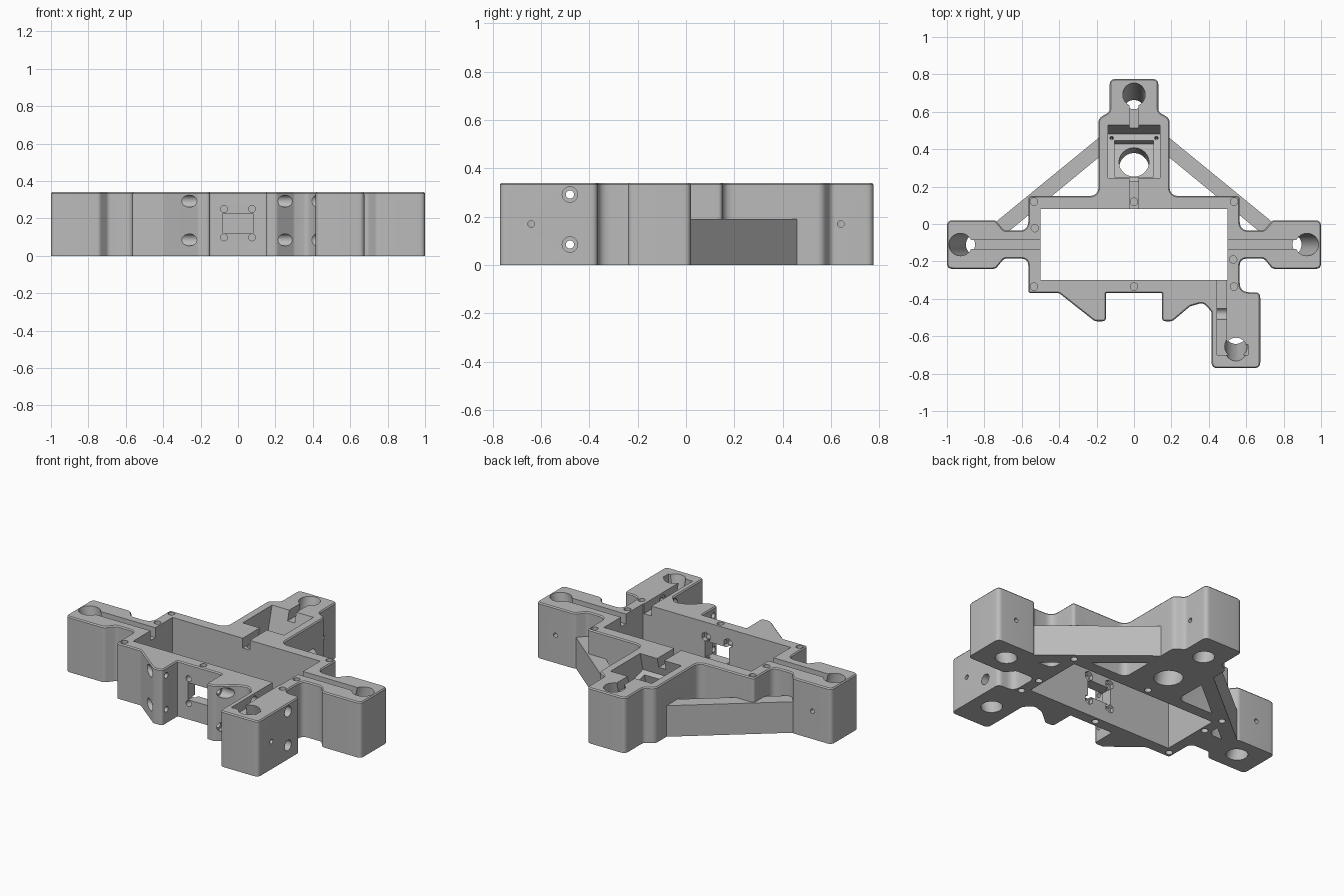
import bpy, bmesh, math
from mathutils import Vector, Matrix

cube = bpy.data.objects.get("Cube")
if cube:
    bpy.data.objects.remove(cube, do_unlink=True)

H = 0.34                      # body height
LEAN = math.radians(15)       # lean of the wells

grey = bpy.data.materials.new("light grey")
grey.use_nodes = True
grey.diffuse_color = (0.5, 0.5, 0.5, 1)
grey.node_tree.nodes["Principled BSDF"].inputs["Base Color"].default_value = (0.5, 0.5, 0.5, 1)


def make(name, bm):
    bmesh.ops.recalc_face_normals(bm, faces=bm.faces)
    me = bpy.data.meshes.new(name)
    bm.to_mesh(me)
    bm.free()
    me.materials.append(grey)
    ob = bpy.data.objects.new(name, me)
    bpy.context.scene.collection.objects.link(ob)
    return ob


def rounded(corners, steps=6):
    """Round each (x, y, radius) corner of a closed outline."""
    out = []
    n = len(corners)
    for i, (x, y, r) in enumerate(corners):
        p = Vector((x, y))
        a = Vector(corners[i - 1][:2]) - p
        b = Vector(corners[(i + 1) % n][:2]) - p
        t = min(r / math.tan(a.angle(b) / 2), a.length * 0.48, b.length * 0.48)
        p0, p1 = p + a.normalized() * t, p + b.normalized() * t
        for k in range(steps + 1):
            s = k / steps
            out.append(p0 * (1 - s) ** 2 + p * 2 * s * (1 - s) + p1 * s * s)
    return out


def inset(points, d):
    out = []
    for i, p in enumerate(points):
        e = (points[(i + 1) % len(points)] - points[i - 1]).normalized()
        out.append(p + Vector((-e.y, e.x)) * d)
    return out


def prism(name, rings):
    """Skin stacked (points, z) rings and cap both ends."""
    bm = bmesh.new()
    loops = [[bm.verts.new((p[0], p[1], z)) for p in pts] for pts, z in rings]
    for lo, hi in zip(loops, loops[1:]):
        for i in range(len(lo)):
            j = (i + 1) % len(lo)
            bm.faces.new((lo[i], lo[j], hi[j], hi[i]))
    bm.faces.new(loops[0][::-1])
    bm.faces.new(loops[-1])
    return make(name, bm)


# Body outline: pods, necks, frame, lugs and tower
side = [(0.565, -0.185, 0.04), (0.695, -0.185, 0.03), (0.74, -0.24, 0.03),
        (1, -0.24, 0.03), (1, 0.02, 0.03), (0.74, 0.02, 0.03),
        (0.695, -0.035, 0.03), (0.565, -0.035, 0.05), (0.565, 0.15, 0.02),
        (0.19, 0.15, 0.05), (0.19, 0.565, 0.04), (0.13, 0.6, 0.03), (0.13, 0.775, 0.03)]
front_left = [(-0.565, -0.37, 0.015), (-0.4, -0.37, 0.02), (-0.21, -0.52, 0.03),
              (-0.15, -0.52, 0.02), (-0.15, -0.37, 0.004)]
front_right = [(0.15, -0.37, 0.004), (0.15, -0.52, 0.02), (0.205, -0.52, 0.03),
               (0.3, -0.44, 0.03), (0.37, -0.42, 0.04), (0.415, -0.47, 0.03),
               (0.415, -0.77, 0.03), (0.675, -0.77, 0.03), (0.675, -0.365, 0.03),
               (0.565, -0.365, 0.07)]
outline = rounded(front_left + front_right + side + [(-x, y, r) for x, y, r in side[::-1]])
body = prism("mount_body", [(outline, 0), (outline, H - 0.007), (inset(outline, 0.006), H)])

helpers = []


def combine(ob, operation="DIFFERENCE"):
    ob.hide_render = True
    mod = body.modifiers.new(ob.name, "BOOLEAN")
    mod.operation, mod.solver, mod.object = operation, "EXACT", ob
    helpers.append(ob)


def cut_box(x0, x1, y0, y1, z0, z1, frame=Matrix()):
    bm = bmesh.new()
    size = Matrix.Diagonal((x1 - x0, y1 - y0, z1 - z0, 1))
    mid = Matrix.Translation(((x0 + x1) / 2, (y0 + y1) / 2, (z0 + z1) / 2))
    bmesh.ops.create_cube(bm, size=1, matrix=frame @ mid @ size)
    combine(make("box_cutter", bm))


def cut_hole(start, end, r, sides=24):
    a, b = Vector(start), Vector(end)
    bm = bmesh.new()
    turn = (b - a).to_track_quat("Z", "Y").to_matrix().to_4x4()
    bmesh.ops.create_cone(bm, cap_ends=True, segments=sides, radius1=r, radius2=r,
                          depth=(b - a).length, matrix=Matrix.Translation((a + b) / 2) @ turn)
    combine(make("hole_cutter", bm))


# Low diagonal braces
for s in (1, -1):
    pts = [(0.17, 0.476), (0.17, 0.371), (0.67, -0.04), (0.76, -0.01), (0.745, 0.006)]
    pts = [(s * x, y) for x, y in pts]
    combine(prism("brace", [(pts, 0), (pts, 0.19)]), "UNION")

# Central opening
cut_box(-0.5, 0.5, -0.3, 0.08, -0.1, 0.5)

# Leaning wells in the four pods
slope = math.tan(LEAN)
for x, y, dx, dy in ((-0.928, -0.11, 1, 0), (0.925, -0.11, -1, 0),
                     (0, 0.692, 0, -1), (0.545, -0.67, 0, 1)):
    lo, hi = -0.1, H + 0.1
    cut_hole((x + dx * slope * (H - lo), y + dy * slope * (H - lo), lo),
             (x + dx * slope * (H - hi), y + dy * slope * (H - hi), hi), 0.06, 40)

# Wire grooves on top
G = H - 0.06
cut_box(-0.9, -0.45, -0.133, -0.085, G, 0.5)
cut_box(0.45, 0.9, -0.133, -0.085, G, 0.5)
cut_box(-0.024, 0.024, 0.05, 0.28, G, 0.5)
cut_box(-0.024, 0.024, 0.5, 0.66, G, 0.5)
cut_box(0.445, 0.495, -0.7, -0.28, G, 0.5)
cut_box(0.48, 0.61, -0.7, -0.645, G, 0.5)

# Leaning stepped pocket in the tower
tilt = Matrix.Translation((0, 0.3875, H)) @ Matrix.Rotation(-LEAN, 4, "X")
cut_box(-0.14, 0.14, -0.1375, 0.1375, -0.15, 0.15, tilt)
cut_box(-0.105, 0.105, -0.1, 0.1, -0.22, -0.1, tilt)
cut_hole(tilt @ Vector((0, 0, -0.5)), tilt @ Vector((0, 0, -0.18)), 0.08, 40)
for x in (-0.12, 0.12):
    cut_hole(tilt @ Vector((x, 0.115, -0.2)), tilt @ Vector((x, 0.115, -0.13)), 0.01, 12)

# Blind screw holes, top and bottom
for x, y in ((-0.535, 0.12), (0, 0.12), (0.535, 0.12), (-0.53, -0.022), (0.53, -0.19),
             (-0.535, -0.335), (0, -0.335), (0.535, -0.335)):
    cut_hole((x, y, H - 0.08), (x, y, H + 0.05), 0.02, 20)
    cut_hole((x, y, -0.05), (x, y, 0.08), 0.02, 20)

# Counterbored cross holes through the lugs and front pod
for z in (0.085, 0.292):
    cut_hole((-0.4, -0.48, z), (-0.205, -0.48, z), 0.032)
    cut_hole((-0.3, -0.48, z), (-0.1, -0.48, z), 0.017)
    cut_hole((0.205, -0.48, z), (0.5, -0.48, z), 0.032)
    cut_hole((0.62, -0.48, z), (0.72, -0.48, z), 0.032)
    cut_hole((0.1, -0.48, z), (0.7, -0.48, z), 0.017)

# Front window with four screw holes
cut_box(-0.08, 0.08, -0.45, -0.25, 0.12, 0.225)
for x in (-0.075, 0.075):
    for z in (0.098, 0.25):
        cut_hole((x, -0.42, z), (x, -0.28, z), 0.018)
        cut_hole((x, -0.325, z), (x, -0.26, z), 0.03, 6)

# Set screw holes into the pods
for x in (-0.87, 0.87):
    cut_hole((x, -0.1, 0.17), (x, 0.06, 0.17), 0.014, 16)
cut_hole((0.02, 0.64, 0.17), (0.2, 0.64, 0.17), 0.014, 16)
cut_hole((0.55, -0.64, 0.17), (0.75, -0.64, 0.17), 0.014, 16)

# Apply the cuts and tidy up
graph = bpy.context.evaluated_depsgraph_get()
graph.update()
mesh = bpy.data.meshes.new_from_object(body.evaluated_get(graph))
body.modifiers.clear()
body.data = mesh
mesh.materials.clear()
mesh.materials.append(grey)
mesh.polygons.foreach_set("material_index", [0] * len(mesh.polygons))
for ob in helpers:
    bpy.data.objects.remove(ob, do_unlink=True)
bpy.ops.object.select_all(action="DESELECT")
body.select_set(True)
bpy.context.view_layer.objects.active = body
bpy.ops.object.shade_smooth_by_angle(angle=math.radians(30))
